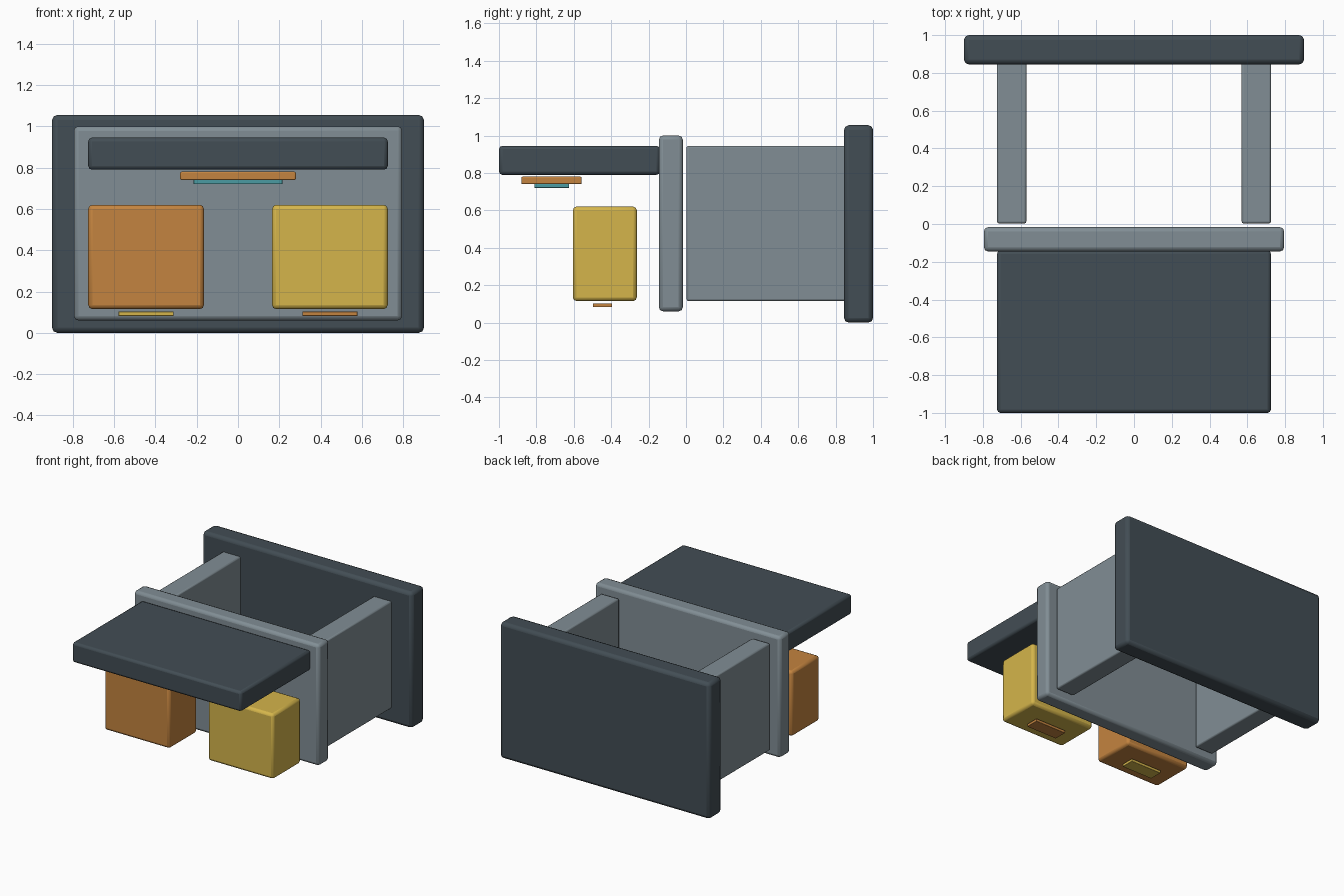
import bpy

if "Cube" in bpy.data.objects:
    bpy.data.objects.remove(bpy.data.objects["Cube"])


def material(name, rgb):
    m = bpy.data.materials.new(name)
    m.diffuse_color = (*rgb, 1)
    m.use_nodes = True
    m.node_tree.nodes["Principled BSDF"].inputs["Base Color"].default_value = m.diffuse_color
    return m


DARK = material("dark_slate", (0.055, 0.075, 0.09))
GREY = material("steel_grey", (0.22, 0.27, 0.30))
ORANGE = material("orange", (0.55, 0.23, 0.05))
YELLOW = material("yellow", (0.66, 0.46, 0.07))
TEAL = material("teal", (0.07, 0.33, 0.36))


def block(name, x, y, z, mat, bevel):
    """Bevelled box from its (min, max) range on each axis."""
    ranges = (x, y, z)
    bpy.ops.mesh.primitive_cube_add(size=1, location=[(a + b) / 2 for a, b in ranges])
    ob = bpy.context.object
    ob.name = name
    ob.scale = [b - a for a, b in ranges]
    bpy.ops.object.transform_apply(location=False, rotation=False, scale=True)
    ob.data.materials.append(mat)
    mod = ob.modifiers.new("Bevel", "BEVEL")
    mod.width = bevel
    mod.segments = 2
    bpy.ops.object.shade_smooth_by_angle()
    return ob


# Upright panels
block("back_panel", (-0.90, 0.90), (0.845, 1.0), (0.0, 1.055), DARK, 0.025)
block("front_panel", (-0.795, 0.795), (-0.145, -0.017), (0.06, 1.0), GREY, 0.022)

# Shelf with layered plates hung under it
block("shelf", (-0.725, 0.725), (-1.0, -0.14), (0.79, 0.945), DARK, 0.018)
block("shelf_plate", (-0.28, 0.28), (-0.88, -0.558), (0.74, 0.78), ORANGE, 0.006)
block("shelf_plate_inlay", (-0.215, 0.215), (-0.81, -0.625), (0.72, 0.741), TEAL, 0.002)

# Left and right: side wall, box and foot strip
for side, s, box_mat, strip_mat in (("left", -1, ORANGE, YELLOW), ("right", 1, YELLOW, ORANGE)):
    def span(a, b):
        return tuple(sorted((s * a, s * b)))
    block(side + "_wall", span(0.57, 0.725), (0.003, 0.86), (0.115, 0.945), GREY, 0.01)
    block(side + "_box", span(0.165, 0.725), (-0.605, -0.263), (0.115, 0.62), box_mat, 0.02)
    block(side + "_foot_strip", span(0.312, 0.578), (-0.498, -0.395), (0.082, 0.103), strip_mat, 0.002)
